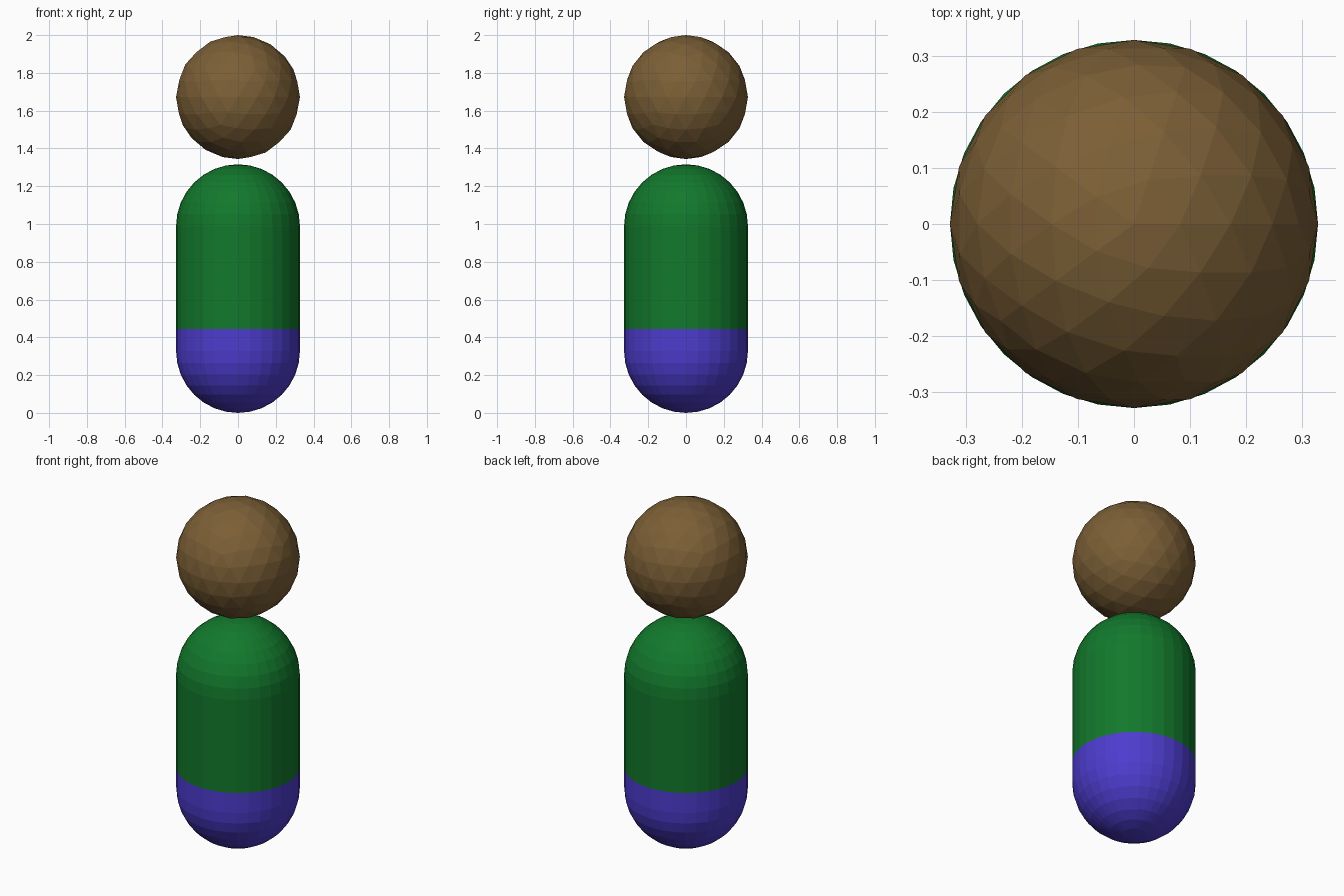
import bpy, bmesh
from math import sin, cos, pi

if "Cube" in bpy.data.objects:
    bpy.data.objects.remove(bpy.data.objects["Cube"])

R = 0.328          # shared radius of head and body
SIDES = 32
RINGS = 8          # rings per rounded end
BODY_TOP = 1.316
SPLIT = 0.445      # height where the colour changes


def colour(obj, name, rgb):
    mat = bpy.data.materials.new(name)
    mat.diffuse_color = (*rgb, 1)
    mat.use_nodes = True
    mat.node_tree.nodes["Principled BSDF"].inputs["Base Color"].default_value = mat.diffuse_color
    obj.data.materials.append(mat)


def lathe(name, profile):
    """Revolve (radius, z) points around z; radius 0 becomes a pole."""
    bm = bmesh.new()
    verts = [bm.verts.new((r, 0, z)) for r, z in profile]
    edges = [bm.edges.new(p) for p in zip(verts, verts[1:])]
    bmesh.ops.spin(bm, geom=verts + edges, cent=(0, 0, 0), axis=(0, 0, 1),
                   angle=2 * pi, steps=SIDES, use_merge=False)
    bmesh.ops.remove_doubles(bm, verts=bm.verts, dist=1e-4)
    bmesh.ops.recalc_face_normals(bm, faces=bm.faces)
    # open half shells: make sure the faces point outwards
    for f in bm.faces:
        c = f.calc_center_median()
        if f.normal.x * c.x + f.normal.y * c.y < 0:
            f.normal_flip()
    mesh = bpy.data.meshes.new(name)
    bm.to_mesh(mesh)
    bm.free()
    obj = bpy.data.objects.new(name, mesh)
    bpy.context.collection.objects.link(obj)
    return obj


# Quarter-circle profile from the pole outwards
arc = [(R * sin(a), R * cos(a)) for a in (i * pi / 2 / RINGS for i in range(RINGS + 1))]

# Lower body: rounded bottom up to the colour split
lower = lathe("lower_body", [(r, R - h) for r, h in arc] + [(R, SPLIT)])
colour(lower, "blue", (0.075, 0.045, 0.62))

# Upper body: straight wall and rounded top
upper = lathe("upper_body", [(r, BODY_TOP - R + h) for r, h in arc] + [(R, SPLIT)])
colour(upper, "green", (0.006, 0.19, 0.025))

# Head: faceted ball floating just above the body
bpy.ops.mesh.primitive_ico_sphere_add(subdivisions=3, radius=R, location=(0, 0, 2 - R))
head = bpy.context.object
head.name = "head"
colour(head, "brown", (0.2, 0.115, 0.037))
